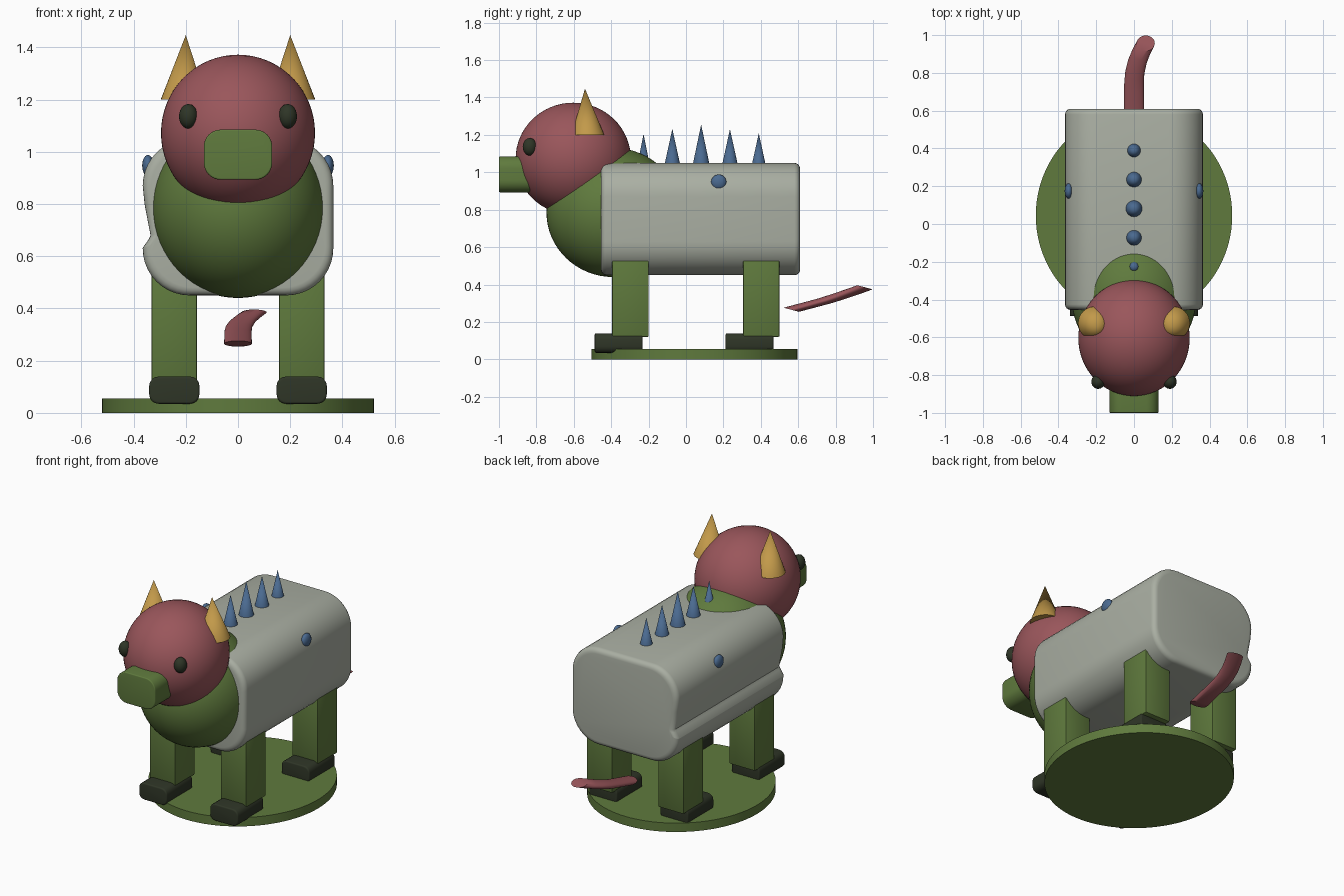
import bpy, bmesh, math
from mathutils import Vector

if "Cube" in bpy.data.objects:
    bpy.data.objects.remove(bpy.data.objects["Cube"])


def material(name, rgb):
    m = bpy.data.materials.new(name)
    m.diffuse_color = (*rgb, 1)
    m.use_nodes = True
    m.node_tree.nodes["Principled BSDF"].inputs["Base Color"].default_value = m.diffuse_color
    return m


RED = material("dusty red", (0.323, 0.093, 0.105))
GREEN = material("moss green", (0.115, 0.195, 0.047))
GREY = material("pale grey", (0.402, 0.429, 0.366))
GOLD = material("gold", (0.54, 0.32, 0.068))
BLUE = material("slate blue", (0.069, 0.144, 0.28))
DARK = material("dark olive", (0.028, 0.036, 0.020))


def finish(name, bm, mat, angle=35):
    bmesh.ops.recalc_face_normals(bm, faces=bm.faces[:])
    me = bpy.data.meshes.new(name)
    bm.to_mesh(me)
    bm.free()
    me.materials.append(mat)
    ob = bpy.data.objects.new(name, me)
    bpy.context.collection.objects.link(ob)
    bpy.ops.object.select_all(action='DESELECT')
    ob.select_set(True)
    bpy.context.view_layer.objects.active = ob
    bpy.ops.object.shade_smooth_by_angle(angle=math.radians(angle))
    return ob


def ellipsoid(name, centre, radii, mat, seg=48):
    bm = bmesh.new()
    bmesh.ops.create_uvsphere(bm, u_segments=seg, v_segments=seg // 2, radius=1)
    bmesh.ops.scale(bm, vec=radii, verts=bm.verts)
    bmesh.ops.translate(bm, vec=centre, verts=bm.verts)
    return finish(name, bm, mat)


def loft(name, rings, mat):
    bm = bmesh.new()
    rows = [[bm.verts.new(p) for p in r] for r in rings]
    n = len(rows[0])
    for a, b in zip(rows, rows[1:]):
        for i in range(n):
            bm.faces.new((a[i], a[(i + 1) % n], b[(i + 1) % n], b[i]))
    bm.faces.new(rows[0])
    bm.faces.new(rows[-1][::-1])
    return finish(name, bm, mat)


def rounded_rect(hx, hz, r, steps):
    pts = []
    for k, (sx, sz) in enumerate([(1, 1), (-1, 1), (-1, -1), (1, -1)]):
        for i in range(steps + 1):
            a = math.pi / 2 * (k + i / steps)
            pts.append((sx * (hx - r) + r * math.cos(a), sz * (hz - r) + r * math.sin(a)))
    return pts


def extrude_y(name, pts, cx, cz, y0, y1, edge, mat):
    """Profile swept along y with rounded end edges."""
    hx = max(abs(p[0]) for p in pts)
    hz = max(abs(p[1]) for p in pts)
    arc = [math.pi / 2 * i / 4 for i in range(5)]
    ends = [(y0 + edge * (1 - math.sin(a)), edge * (1 - math.cos(a))) for a in arc[::-1]]
    ends = ends[::-1]
    front = [(y0 + edge * (1 - math.cos(a)), edge * (1 - math.sin(a))) for a in arc]
    back = [(y0 + y1 - y, d) for y, d in front[::-1]]
    rings = [[(cx + x * (1 - d / hx), y, cz + z * (1 - d / hz)) for x, z in pts]
             for y, d in front + back]
    return loft(name, rings, mat)


def box(name, lo, hi, mat):
    lo, hi = Vector(lo), Vector(hi)
    bm = bmesh.new()
    bmesh.ops.create_cube(bm, size=1)
    bmesh.ops.scale(bm, vec=hi - lo, verts=bm.verts)
    bmesh.ops.translate(bm, vec=(lo + hi) / 2, verts=bm.verts)
    bmesh.ops.bevel(bm, geom=bm.edges[:], offset=0.006, segments=2, profile=0.5, affect='EDGES')
    return finish(name, bm, mat)


def cone(name, base, r, tip, mat):
    base, tip = Vector(base), Vector(tip)
    bm = bmesh.new()
    n = 32
    ring = [bm.verts.new(base + Vector((r * math.cos(t), r * math.sin(t), 0)))
            for t in (2 * math.pi * i / n for i in range(n))]
    top = bm.verts.new(tip)
    for i in range(n):
        bm.faces.new((ring[i], ring[(i + 1) % n], top))
    bm.faces.new(ring[::-1])
    return finish(name, bm, mat)


# Oval base plate
loft("base_plate", [[(0.52 * math.cos(t), 0.045 + 0.55 * math.sin(t), z)
                     for t in (2 * math.pi * i / 96 for i in range(96))]
                    for z in (0, 0.055)], GREEN)

# Barrel body, with a folded crease low on the left wall
profile = rounded_rect(0.365, 0.30, 0.18, 10)
crease = [(-0.358, 0.05), (-0.335, -0.07), (-0.342, -0.085), (-0.365, -0.118)]
profile = profile[:22] + crease + profile[22:]
extrude_y("body", profile, 0, 0.75, -0.455, 0.61, 0.03, GREY)

# Chest, head and muzzle
ellipsoid("chest", (0, -0.388, 0.785), (0.33, 0.358, 0.345), GREEN, 64)
ellipsoid("head", (0, -0.603, 1.072), (0.295, 0.308, 0.30), RED, 64)
extrude_y("muzzle", rounded_rect(0.131, 0.096, 0.065, 8), 0, 0.989, -1.0, -0.75, 0.006, GREEN)

# Paired parts: legs, feet, eyes, horns, side studs
for s, side in ((-1, "left"), (1, "right")):
    for y, end in ((-0.395, "front"), (0.305, "rear")):
        x = sorted((s * 0.157, s * 0.332))
        box(f"{end}_leg_{side}", (x[0], y, 0.12), (x[1], y + 0.195, 0.60), GREEN)
        extrude_y(f"{end}_foot_{side}", rounded_rect(0.096, 0.052, 0.035, 4),
                  s * 0.244, 0.087, y - 0.093, y + 0.162, 0.008, DARK)
    ellipsoid(f"eye_{side}", (s * 0.19, -0.835, 1.136), (0.036, 0.038, 0.047), DARK, 24)
    cone(f"horn_{side}", (s * 0.208, -0.525, 1.2), 0.088, (s * 0.2, -0.54, 1.447), GOLD)
    ellipsoid(f"side_stud_{side}", (s * 0.345, 0.175, 0.947), (0.022, 0.041, 0.041), BLUE, 24)

# Row of back spikes
for i, (r, top) in enumerate([(0.033, 1.205), (0.042, 1.232), (0.045, 1.255),
                              (0.042, 1.23), (0.037, 1.208)]):
    y = -0.227 + 0.154 * i
    cone(f"back_spike_{i + 1}", (0, y, 1.04), r, (0, y, top), BLUE)

# Curled flat tail
path = [(0, 0.563, 0.265), (0, 0.74, 0.312), (0.004, 0.80, 0.331),
        (0.018, 0.86, 0.351), (0.038, 0.91, 0.368), (0.062, 0.957, 0.385)]
loft("tail", [[(x + (0.053 - 0.001 * k) * math.cos(t), y + 0.041 * math.sin(t),
                z - 0.011 * math.sin(t))
               for t in (2 * math.pi * i / 32 for i in range(32))]
              for k, (x, y, z) in enumerate(path)], RED)
